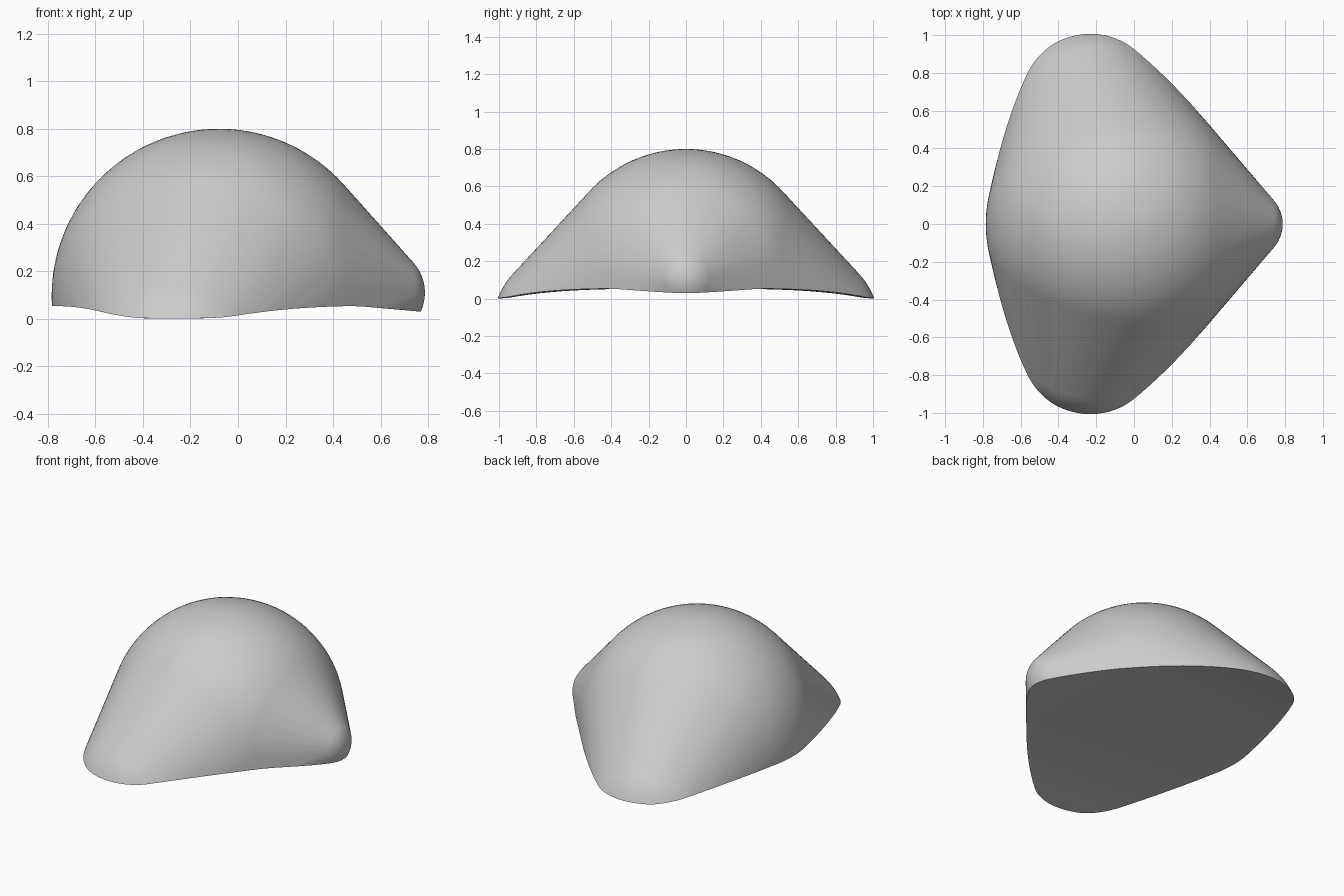
import bpy, bmesh
from mathutils import Vector

cube = bpy.data.objects.get("Cube")
if cube:
    bpy.data.objects.remove(cube, do_unlink=True)


def material(name, colour):
    mat = bpy.data.materials.new(name)
    mat.use_nodes = True
    mat.diffuse_color = colour
    mat.node_tree.nodes["Principled BSDF"].inputs["Base Color"].default_value = colour
    return mat


def add_object(name, bm):
    bmesh.ops.recalc_face_normals(bm, faces=bm.faces)
    mesh = bpy.data.meshes.new(name)
    bm.to_mesh(mesh)
    bm.free()
    obj = bpy.data.objects.new(name, mesh)
    bpy.context.collection.objects.link(obj)
    return obj


def underside(x, y):
    """Height of the gently warped bottom surface."""
    nose_dip = 0.025 * min(1, max(0, (x - 0.5) / 0.28))
    return max(0, 0.054 - 0.054 * y ** 4 + 0.015 * x * y * y - nose_dip)


# Body: one taut skin stretched over a big dome, a nose ball and two side lobes
balls = [((-0.08, 0, 0.095), 0.705), ((0.597, 0, 0.11), 0.19)]
balls += [((-0.23, side * 0.615, -0.15), 0.42) for side in (-1, 1)]
bm = bmesh.new()
for centre, radius in balls:
    ball = bmesh.ops.create_icosphere(bm, subdivisions=5, radius=radius)
    bmesh.ops.translate(bm, verts=ball["verts"], vec=Vector(centre))
points = [v.co.copy() for v in bm.verts]
bm.free()
bm = bmesh.new()
for p in points:
    bm.verts.new(p)
hull = bmesh.ops.convex_hull(bm, input=bm.verts)
spare = {g for g in hull["geom_interior"] + hull["geom_unused"]
         if isinstance(g, bmesh.types.BMVert)}
bmesh.ops.delete(bm, geom=list(spare), context="VERTS")
body = add_object("domed_body", bm)

# Cutter: a block whose top follows the underside
bm = bmesh.new()
bmesh.ops.create_grid(bm, x_segments=40, y_segments=40, size=1.2)
top = list(bm.faces)
lower = bmesh.ops.extrude_face_region(bm, geom=top, use_keep_orig=True)
low_verts = {g for g in lower["geom"] if isinstance(g, bmesh.types.BMVert)}
for v in bm.verts:
    v.co.z = -1.5 if v in low_verts else underside(v.co.x, v.co.y)
cutter = add_object("underside_cutter", bm)
cutter.hide_render = True

# Trim the body and keep the result as plain mesh
trim = body.modifiers.new("trim", "BOOLEAN")
trim.operation = "DIFFERENCE"
trim.solver = "EXACT"
trim.object = cutter
bpy.context.view_layer.update()
graph = bpy.context.evaluated_depsgraph_get()
body.data = bpy.data.meshes.new_from_object(body.evaluated_get(graph))
body.modifiers.clear()
bpy.data.objects.remove(cutter, do_unlink=True)

# Finish
body.data.materials.clear()
body.data.materials.append(material("plain_grey", (0.6, 0.6, 0.6, 1)))
bpy.ops.object.select_all(action="DESELECT")
body.select_set(True)
bpy.context.view_layer.objects.active = body
bpy.ops.object.shade_smooth_by_angle()
